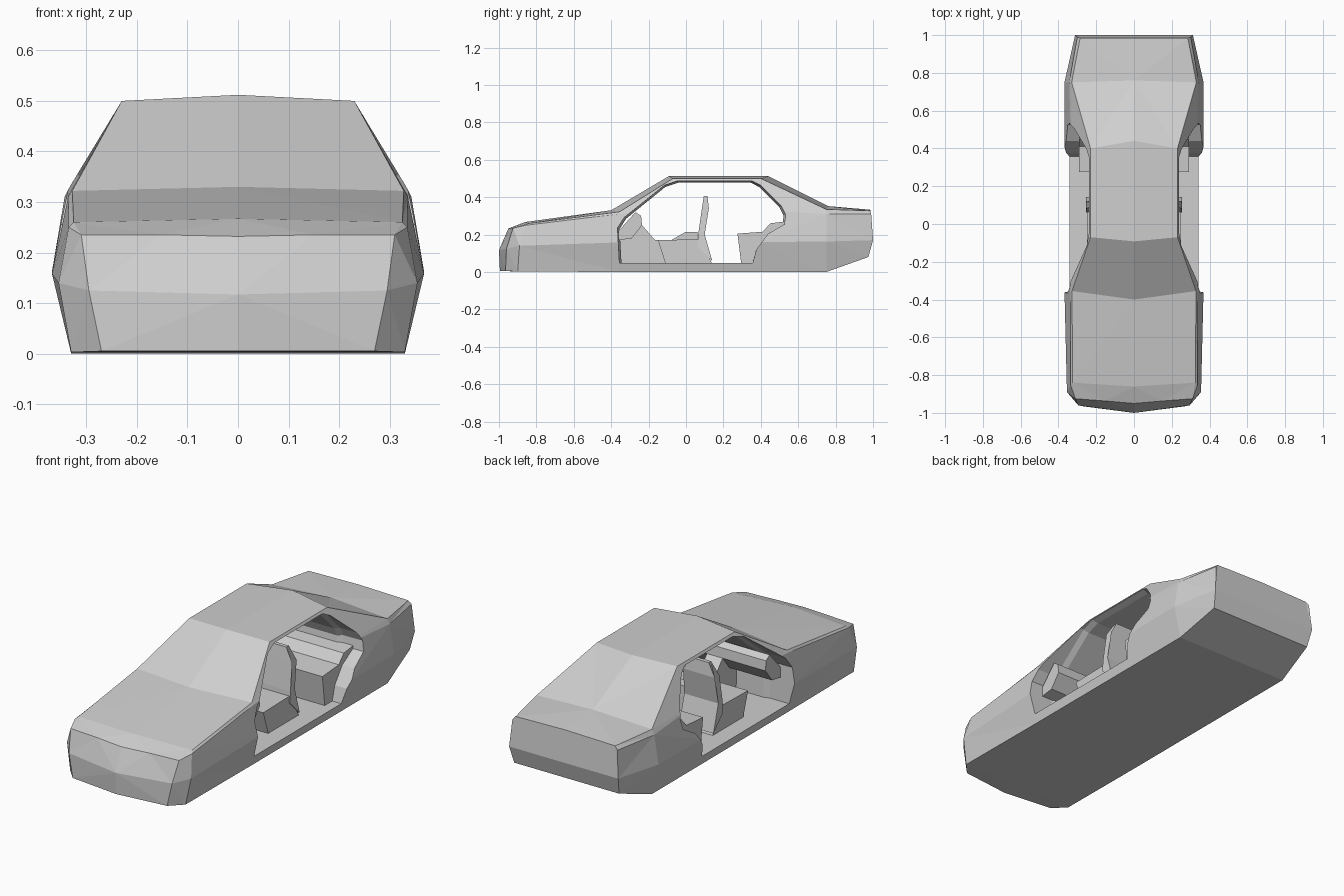
import bpy, bmesh

cube = bpy.data.objects.get("Cube")
if cube:
    bpy.data.objects.remove(cube, do_unlink=True)

grey = bpy.data.materials.new("light_grey")
grey.use_nodes = True
grey.diffuse_color = (0.62, 0.62, 0.62, 1)
grey.node_tree.nodes["Principled BSDF"].inputs["Base Color"].default_value = (0.62, 0.62, 0.62, 1)


def finish(name, bm):
    bmesh.ops.remove_doubles(bm, verts=bm.verts, dist=0.0005)
    bmesh.ops.recalc_face_normals(bm, faces=bm.faces)
    mesh = bpy.data.meshes.new(name)
    bm.to_mesh(mesh)
    bm.free()
    mesh.materials.append(grey)
    obj = bpy.data.objects.new(name, mesh)
    bpy.context.collection.objects.link(obj)
    return obj


def loft(name, rings):
    """Skin closed rings of equal length and cap both ends."""
    bm = bmesh.new()
    rows = [[bm.verts.new(p) for p in ring] for ring in rings]
    n = len(rows[0])
    for a, b in zip(rows, rows[1:]):
        for i in range(n):
            j = (i + 1) % n
            bm.faces.new((a[i], a[j], b[j], b[i]))
    bm.faces.new(rows[0])
    bm.faces.new(rows[-1])
    return finish(name, bm)


def side_prism(name, profile, x0, x1):
    """Extrude a (y, z) side profile across the width."""
    return loft(name, [[(x, y, z) for y, z in profile] for x in (x0, x1)])


# Body stations, front to back: sill, belt, shoulder, top edge, centre line
stations = [
    [(.27, -.965, .005), (.295, -.96, .125), (.31, -.925, .235), (.15, -.937, .235), (0, -.95, .232)],
    [(.33, -.90, .003), (.355, -.89, .14), (.335, -.855, .25), (.325, -.84, .26), (0, -.86, .267)],
    [(.33, -.36, 0), (.368, -.36, .158), (.336, -.36, .31), (.328, -.355, .322), (0, -.40, .33)],
    [(.33, -.07, 0), (.368, -.07, .158), (.333, -.07, .33), (.23, -.07, .50), (0, -.092, .512)],
    [(.33, .40, 0), (.368, .40, .16), (.333, .40, .33), (.23, .40, .50), (0, .44, .512)],
    [(.33, .75, 0), (.368, .75, .163), (.343, .75, .31), (.33, .75, .335), (0, .76, .352)],
    [(.30, .975, .08), (.312, 1, .17), (.30, .99, .31), (.285, .985, .327), (0, .985, .333)],
]
bm = bmesh.new()
for side in (1, -1):
    rows = [[bm.verts.new((side * x, y, z)) for x, y, z in s] for s in stations]
    floor = [bm.verts.new((0, s[0][1], s[0][2])) for s in stations]
    floor[0].co.y = -.995
    for k in range(len(rows) - 1):
        a, b = [floor[k]] + rows[k], [floor[k + 1]] + rows[k + 1]
        for i in range(5):
            bm.faces.new((a[i], a[i + 1], b[i + 1], b[i]))
    # Nose and tail, split at the bumper line
    for row, base, y, z in ((rows[0], floor[0], -1, .117), (rows[-1], floor[-1], 1, .17)):
        mid = bm.verts.new((0, y, z))
        bm.faces.new((base, row[0], row[1], mid))
        bm.faces.new((mid, row[1], row[2], row[3], row[4]))
bmesh.ops.triangulate(bm, faces=[f for f in bm.faces if len(f.verts) > 3])
body = finish("car_body", bm)

# Cabin and door openings, flaring a little at the outer sides
opening = [(-.345, .048), (-.355, .23), (-.32, .285), (-.11, .455), (-.04, .478), (.345, .478),
           (.39, .455), (.50, .345), (.522, .30), (.515, .25), (.43, .20), (.37, .12), (.35, .048)]


def opening_ring(x, grow):
    cy, cz = .09, .048
    return [(x, cy + (y - cy) * (1 + grow), cz + (z - cz) * (1 + grow)) for y, z in opening]


cutter = loft("cabin_cutter", [opening_ring(x, g) for x, g in
                               ((-.45, .028), (-.23, .022), (-.20, 0), (.20, 0), (.23, .022), (.45, .028))])
cutter.hide_render = True
cutter.hide_viewport = True
cut = body.modifiers.new("cabin_cut", 'BOOLEAN')
cut.operation = 'DIFFERENCE'
cut.solver = 'EXACT'
cut.object = cutter

# Dashboard and centre console
side_prism("dashboard", [(-.36, .17), (-.36, .22), (-.27, .32), (-.24, .30),
                         (-.235, .25), (-.29, .18)], -.29, .29)
side_prism("centre_console", [(-.36, .04), (-.36, .22), (-.235, .25), (-.165, .17),
                              (-.08, .17), (0, .215), (.06, .215), (.07, .04)], -.045, .045)

# Front seats: cushion plus a tapering back
for label, s in (("left", 1), ("right", -1)):
    side_prism(f"{label}_seat_cushion", [(-.11, .045), (-.15, .17), (.07, .175), (.14, .045)],
               s * .06, s * .25)
    back = [((.065, .255), (.06, .14)), ((.06, .255), (.14, .06)),
            ((.06, .255), (.10, .20)), ((.07, .25), (.122, .34)),
            ((.11, .21), (.115, .405)), ((.11, .21), (.095, .405)),
            ((.07, .25), (.085, .34)), ((.06, .255), (.065, .20))]
    loft(f"{label}_seat_back", [[(s * xs[i], y, z) for xs, (y, z) in back] for i in (0, 1)])

# Rear bench
side_prism("rear_bench", [(.295, .045), (.275, .205), (.41, .215), (.45, .26), (.53, .27), (.45, .045)],
           -.29, .29)
